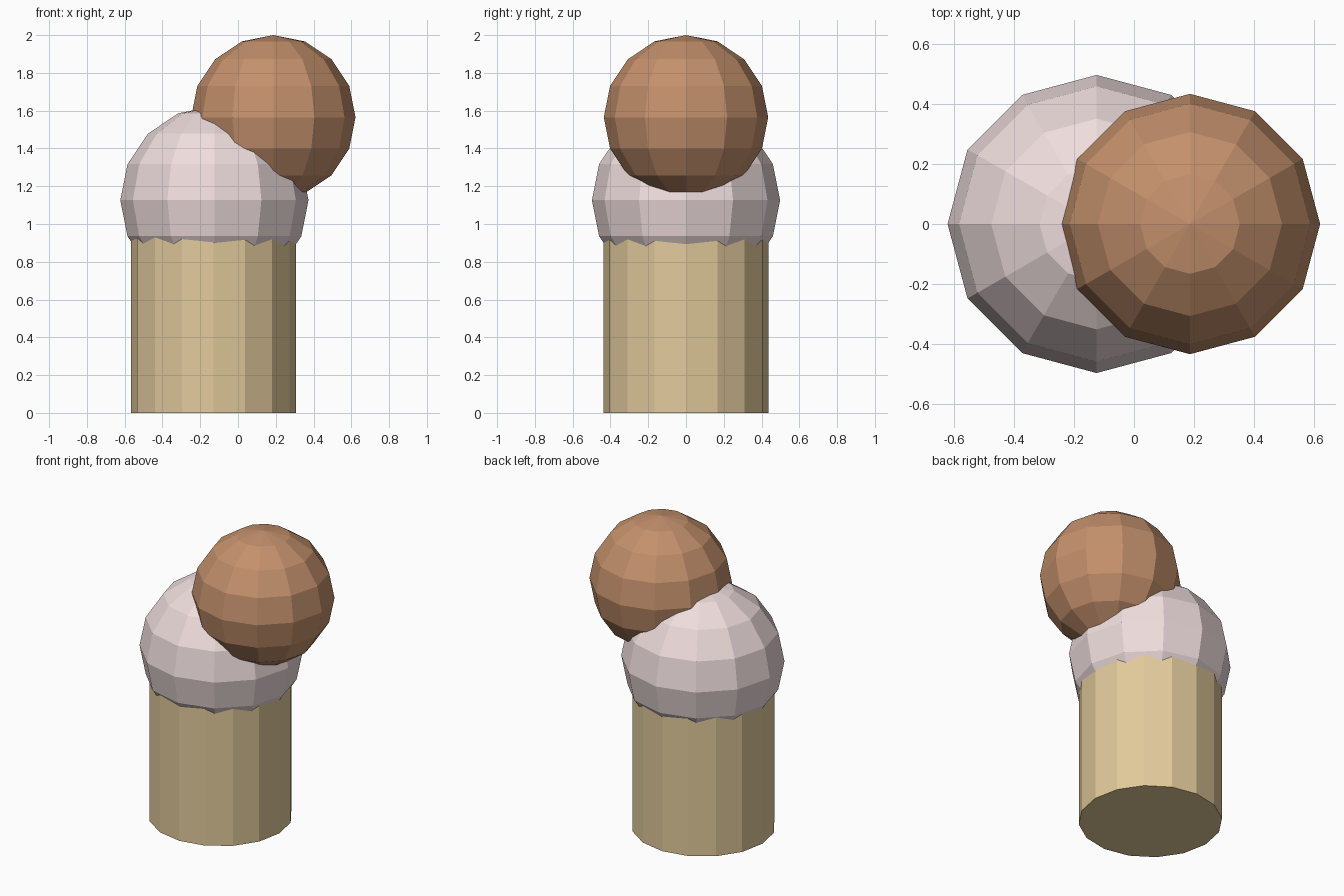
import bpy

if "Cube" in bpy.data.objects:
    bpy.data.objects.remove(bpy.data.objects["Cube"])


def finish(name, color):
    obj = bpy.context.object
    obj.name = name
    mat = bpy.data.materials.new(name + "_color")
    mat.diffuse_color = (*color, 1)
    mat.use_nodes = True
    mat.node_tree.nodes["Principled BSDF"].inputs["Base Color"].default_value = mat.diffuse_color
    obj.data.materials.append(mat)
    bpy.ops.object.shade_flat()


def scoop(name, radius, x, z, color):
    bpy.ops.mesh.primitive_uv_sphere_add(segments=12, ring_count=8, radius=radius, location=(x, 0, z))
    finish(name, color)


# Wafer base: 16-sided cylinder whose top is buried in the lower scoop
HEIGHT = 1.0
bpy.ops.mesh.primitive_cylinder_add(vertices=16, radius=0.437, depth=HEIGHT, location=(-0.13, 0, HEIGHT / 2))
finish("wafer_base", (0.76, 0.59, 0.33))

# Two overlapping scoops, the upper one leaning to the right
scoop("lower_scoop", 0.498, -0.125, 1.126, (0.86, 0.72, 0.72))
scoop("upper_scoop", 0.435, 0.187, 1.565, (0.55, 0.28, 0.15))
